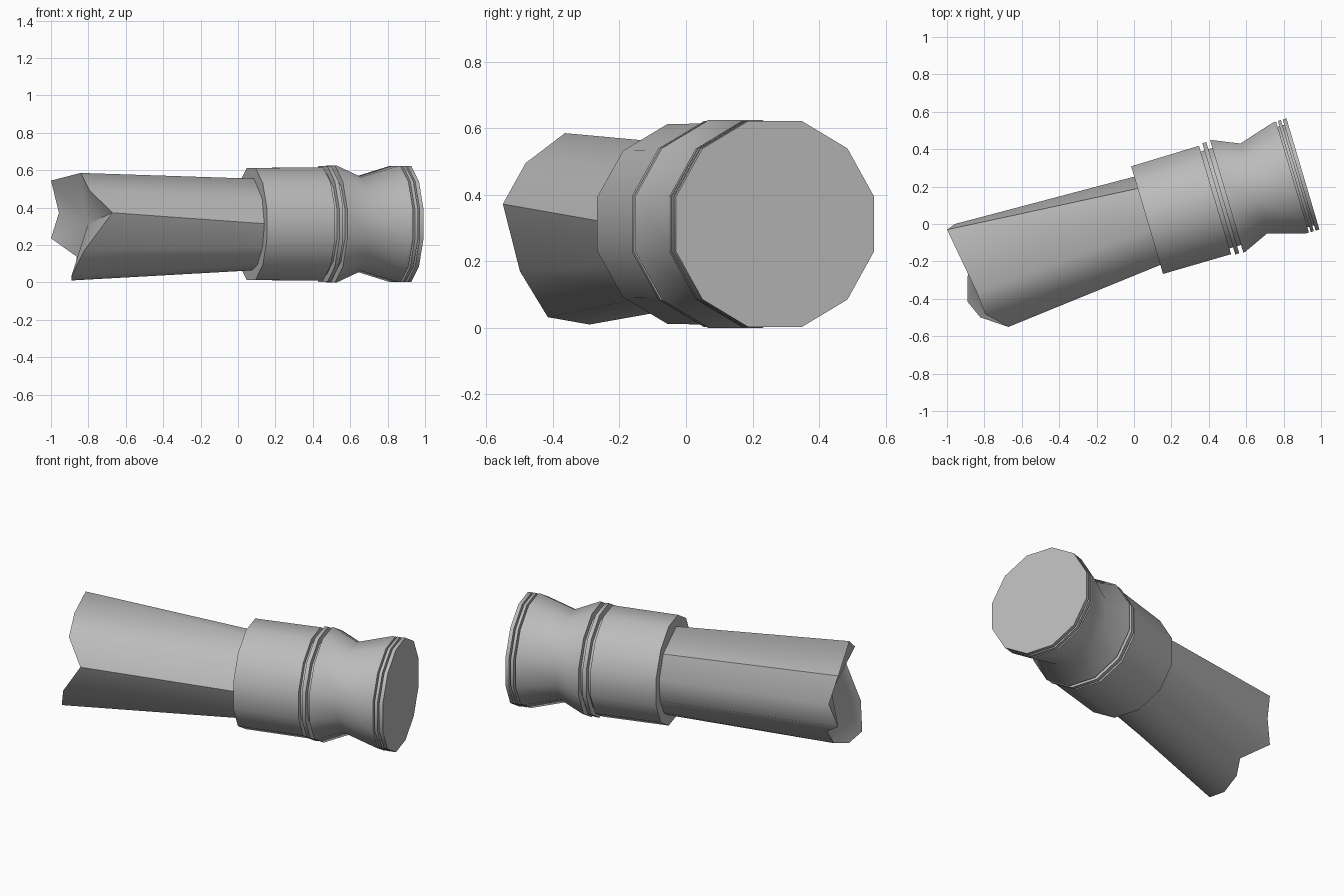
import bpy, bmesh
from math import radians, cos, sin, pi
from mathutils import Matrix, Vector

cube = bpy.data.objects.get("Cube")
if cube:
    bpy.data.objects.remove(cube, do_unlink=True)

stone = bpy.data.materials.new("grey_stone")
stone.use_nodes = True
stone.diffuse_color = (0.5, 0.5, 0.5, 1)
stone.node_tree.nodes["Principled BSDF"].inputs["Base Color"].default_value = (0.5, 0.5, 0.5, 1)

# The column lies on the ground: local x is its axis, turned about z
LIE = Matrix.Translation((0, 0, 0.312)) @ Matrix.Rotation(radians(16.5), 4, 'Z')


def finish(name, bm, angle):
    bmesh.ops.recalc_face_normals(bm, faces=bm.faces)
    mesh = bpy.data.meshes.new(name)
    bm.to_mesh(mesh)
    bm.free()
    mesh.materials.append(stone)
    ob = bpy.data.objects.new(name, mesh)
    ob.matrix_world = LIE
    bpy.context.collection.objects.link(ob)
    bpy.ops.object.select_all(action='DESELECT')
    ob.select_set(True)
    bpy.context.view_layer.objects.active = ob
    bpy.ops.object.shade_smooth_by_angle(angle=radians(angle))


def bridge(bm, a, b):
    n = len(a)
    for i in range(n):
        j = (i + 1) % n
        bm.faces.new((a[i], a[j], b[j], b[i]))


def turned(name, profile, sides=12):
    """Twelve-sided turned part; profile holds (along axis, flat-to-centre distance)."""
    bm = bmesh.new()
    rings = []
    for u, flat in profile:
        r = flat / cos(pi / sides)
        angles = [(i + 0.5) * 2 * pi / sides for i in range(sides)]
        rings.append([bm.verts.new((u, r * cos(a), r * sin(a))) for a in angles])
    for a, b in zip(rings, rings[1:]):
        bridge(bm, a, b)
    bm.faces.new(rings[0])
    bm.faces.new(rings[-1])
    finish(name, bm, 60)


# Capital: drum, grooved collar, waisted neck and grooved end slab
turned("capital", [
    (0.073, 0.30), (0.452, 0.302), (0.452, 0.27), (0.473, 0.27),
    (0.473, 0.31), (0.495, 0.31), (0.495, 0.27), (0.517, 0.27),
    (0.517, 0.312), (0.527, 0.312), (0.667, 0.251), (0.866, 0.309),
    (0.884, 0.309), (0.884, 0.28), (0.894, 0.28), (0.894, 0.31),
    (0.911, 0.31), (0.911, 0.28), (0.921, 0.28), (0.921, 0.31), (0.942, 0.31)])

# Broken shaft: (angle at the capital, then axis, side and height of the jagged end)
BREAK = [
    (180, -0.80, -0.337, 0.06), (147, -0.90, -0.236, 0.183),
    (102, -0.91, -0.11, 0.273), (45, -0.967, 0.255, 0.232),
    (12, -0.918, 0.272, 0.06), (-20, -0.967, 0.255, -0.077),
    (-48, -0.86, 0.13, -0.175), (-65, -0.886, 0.09, -0.26),
    (-92, -0.936, -0.025, -0.302), (-120, -0.972, -0.145, -0.28),
    (-150, -0.93, -0.245, -0.142)]
bm = bmesh.new()
inner = [bm.verts.new((0.1, 0.247 * cos(radians(a)), 0.247 * sin(radians(a)))) for a, *_ in BREAK]
outer = [bm.verts.new(Vector(p)) for _, *p in BREAK]
bridge(bm, inner, outer)
bm.faces.new(inner)
# Hollowed break surface
hub = bm.verts.new((-0.84, -0.01, 0.0))
for i, v in enumerate(outer):
    bm.faces.new((v, outer[(i + 1) % len(outer)], hub))
finish("broken_shaft", bm, 50)
